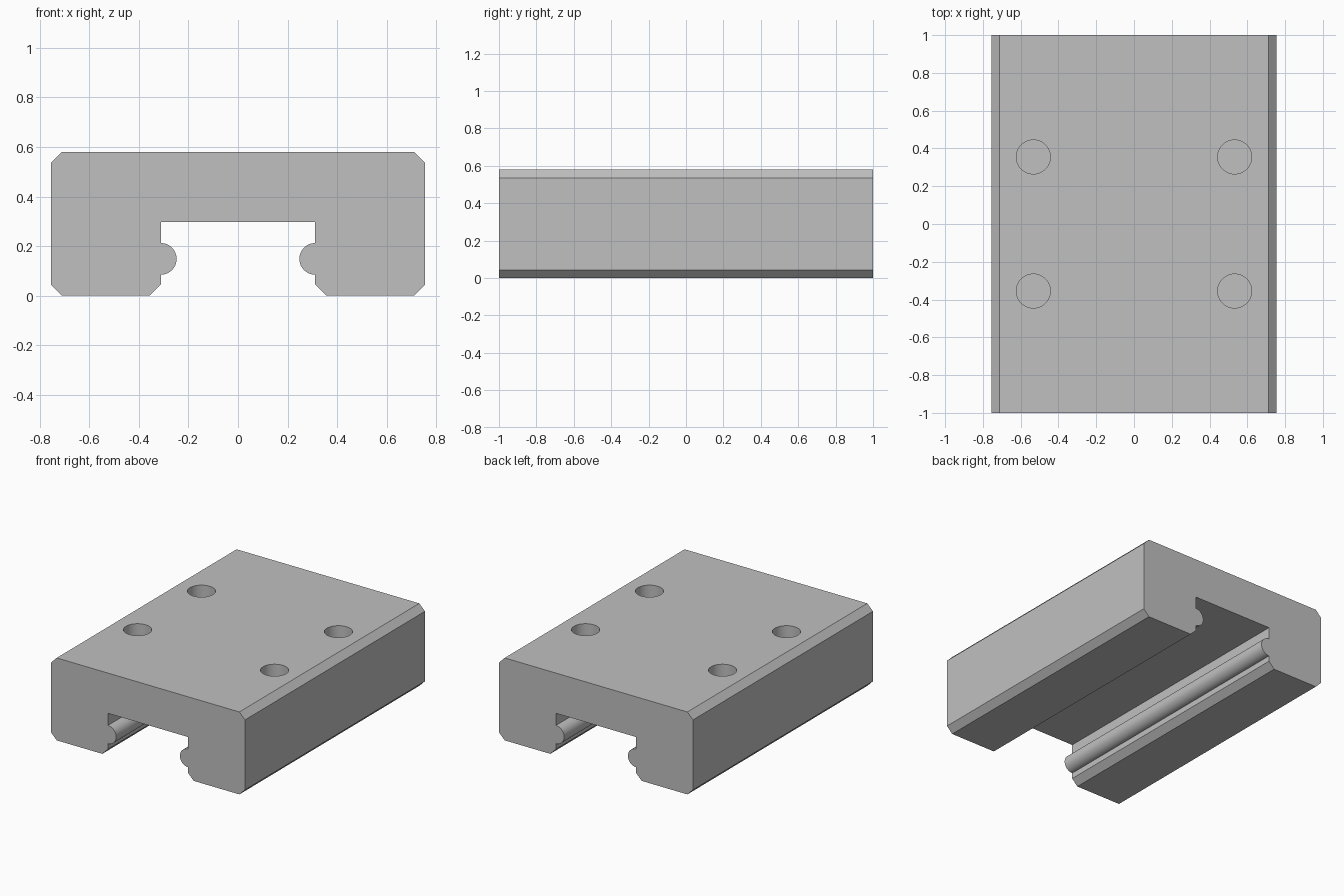
import bpy
import bmesh
from math import sin, cos, pi, radians

cube = bpy.data.objects.get("Cube")
if cube:
    bpy.data.objects.remove(cube, do_unlink=True)

HALF_W, HEIGHT, HALF_L = 0.755, 0.58, 1.0
CHAMFER = 0.044
SLOT_HALF, SLOT_TOP = 0.312, 0.297
RIB_Z, RIB_R, RIB_STEPS = 0.148, 0.064, 24
HOLE_X, HOLE_Y, HOLE_R, HOLE_DEPTH = 0.533, 0.355, 0.09, 0.28

steel = bpy.data.materials.new("steel_grey")
steel.use_nodes = True
grey = (0.53, 0.53, 0.53, 1)
steel.diffuse_color = grey
steel.node_tree.nodes["Principled BSDF"].inputs["Base Color"].default_value = grey

# Half cross-section of the carriage, from the slot ceiling round to the top edge
half = [(SLOT_HALF, SLOT_TOP)]
for i in range(RIB_STEPS + 1):
    a = pi / 2 + pi * i / RIB_STEPS
    half.append((SLOT_HALF + RIB_R * cos(a), RIB_Z + RIB_R * sin(a)))
half += [(SLOT_HALF, CHAMFER), (SLOT_HALF + CHAMFER, 0),
         (HALF_W - CHAMFER, 0), (HALF_W, CHAMFER),
         (HALF_W, HEIGHT - CHAMFER), (HALF_W - CHAMFER, HEIGHT)]
outline = half + [(-x, z) for x, z in reversed(half)]

# Carriage block: mirrored outline extruded along the rail direction
bm = bmesh.new()
face = bm.faces.new([bm.verts.new((x, -HALF_L, z)) for x, z in outline])
ext = bmesh.ops.extrude_face_region(bm, geom=[face])
for v in ext["geom"]:
    if isinstance(v, bmesh.types.BMVert):
        v.co.y = HALF_L
bmesh.ops.recalc_face_normals(bm, faces=bm.faces)
mesh = bpy.data.meshes.new("carriage_block")
bm.to_mesh(mesh)
bm.free()
mesh.materials.append(steel)
block = bpy.data.objects.new("carriage_block", mesh)
bpy.context.collection.objects.link(block)

# Four blind mounting holes
for sx in (-1, 1):
    for sy in (-1, 1):
        bpy.ops.mesh.primitive_cylinder_add(
            vertices=48, radius=HOLE_R, depth=HOLE_DEPTH * 2,
            location=(sx * HOLE_X, sy * HOLE_Y, HEIGHT))
        cutter = bpy.context.object
        cutter.name = "hole_cutter"
        cutter.data.materials.append(steel)
        cut = block.modifiers.new("mounting_hole", "BOOLEAN")
        cut.operation, cut.solver, cut.object = "DIFFERENCE", "EXACT", cutter
        bpy.ops.object.select_all(action="DESELECT")
        block.select_set(True)
        bpy.context.view_layer.objects.active = block
        bpy.ops.object.modifier_apply(modifier=cut.name)
        bpy.data.objects.remove(cutter, do_unlink=True)

# Smooth ribs and hole walls, crisp machined edges
bpy.ops.object.shade_smooth_by_angle(angle=radians(30))
